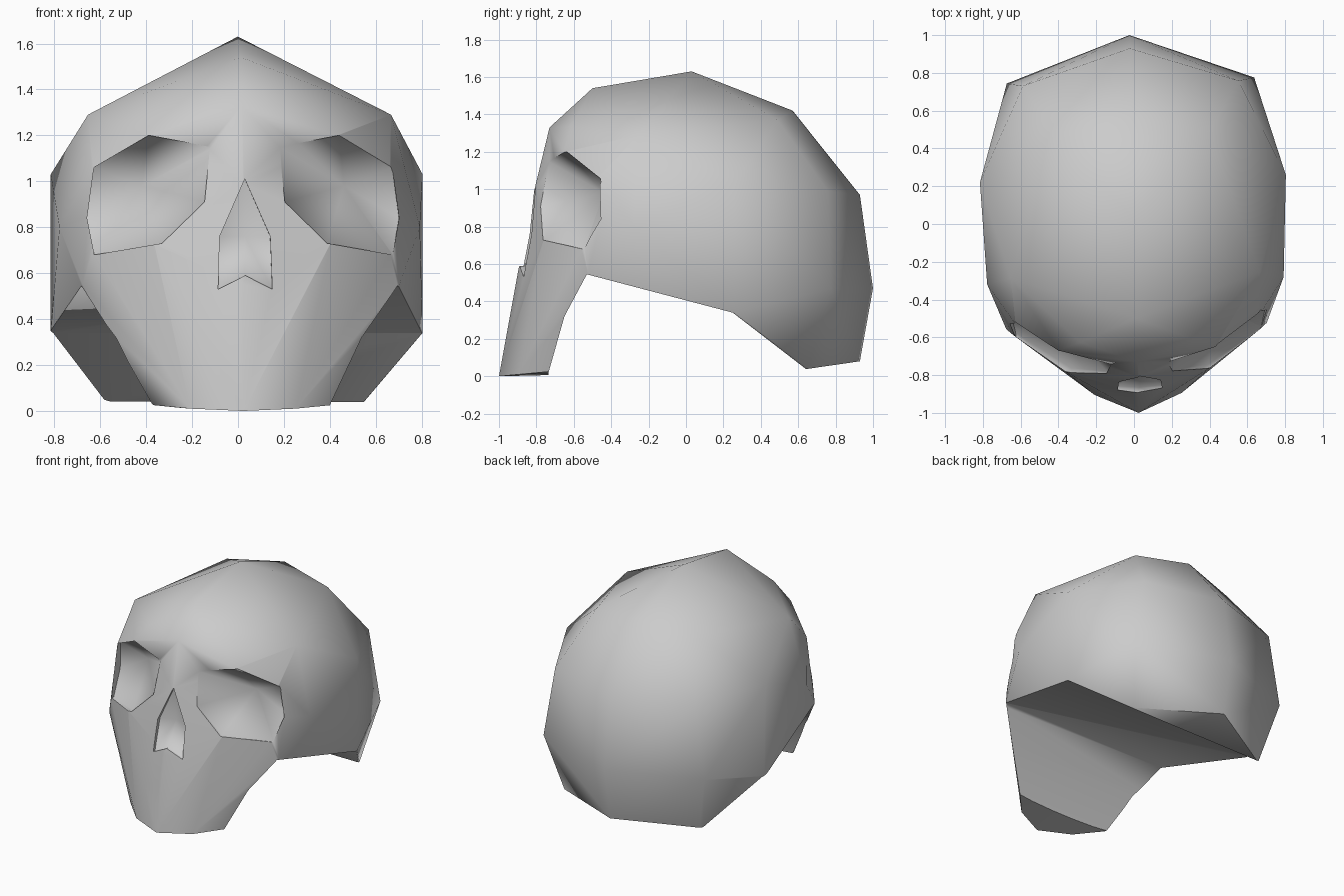
import bpy, bmesh, math
from mathutils import Matrix

cube = bpy.data.objects.get("Cube")
if cube:
    bpy.data.objects.remove(cube, do_unlink=True)

bone = bpy.data.materials.new("bone grey")
bone.use_nodes = True
GREY = (0.6, 0.6, 0.6, 1)
bone.diffuse_color = GREY
bone.node_tree.nodes["Principled BSDF"].inputs["Base Color"].default_value = GREY
TURN = Matrix.Rotation(math.radians(1.4), 4, "Z")   # the head is turned slightly
FACE = Matrix.Translation((.01, 0, 0)) @ TURN       # openings sit a little off centre


def finish(bm, name, place):
    bmesh.ops.recalc_face_normals(bm, faces=bm.faces)
    bm.transform(place)
    mesh = bpy.data.meshes.new(name)
    bm.to_mesh(mesh)
    bm.free()
    mesh.materials.append(bone)
    obj = bpy.data.objects.new(name, mesh)
    bpy.context.collection.objects.link(obj)
    return obj


def hull(name, middle, sides):
    """Convex shell over midline points (y, z) and mirrored side points."""
    bm = bmesh.new()
    points = [(0, y, z) for y, z in middle]
    points += [(s * x, y, z) for x, y, z in sides for s in (1, -1)]
    verts = [bm.verts.new(p) for p in points]
    result = bmesh.ops.convex_hull(bm, input=verts)
    spare = {g for g in result["geom_interior"] + result["geom_unused"]
             if isinstance(g, bmesh.types.BMVert)}
    bmesh.ops.delete(bm, geom=list(spare), context="VERTS")
    return finish(bm, name, TURN)


def prism(name, outline, half):
    """Profile (y, z) extruded straight across x."""
    bm = bmesh.new()
    face = bm.faces.new([bm.verts.new((-half, y, z)) for y, z in outline])
    new = bmesh.ops.extrude_face_region(bm, geom=[face])["geom"]
    bmesh.ops.translate(bm, vec=(2 * half, 0, 0),
                        verts=[v for v in new if isinstance(v, bmesh.types.BMVert)])
    return finish(bm, name, Matrix())


def bowl(name, rim, apex, side=1):
    """Cutter that is open to the front and narrows to a point behind."""
    bm = bmesh.new()
    back = [bm.verts.new((side * x, y + 0.015, z)) for x, y, z in rim]
    front = [bm.verts.new((side * x, -1.2, z)) for x, y, z in rim]
    tip = bm.verts.new((side * apex[0], apex[1], apex[2]))
    bm.faces.new(front)
    for i in range(len(rim)):
        j = (i + 1) % len(rim)
        bm.faces.new((front[i], front[j], back[j], back[i]))
        bm.faces.new((back[i], back[j], tip))
    return finish(bm, name, FACE)


# Cranium and upper jaw as one faceted shell
skull = hull(
    "skull",
    [(-1, 0), (-.9, .55), (-.84, .77), (-.81, 1), (-.73, 1.33), (-.5, 1.54),
     (.03, 1.63), (.57, 1.42), (.93, .97), (1, .47), (.93, .08)],
    [(.23, -.9, .01), (.385, -.74, .025), (.51, -.65, .32), (.69, -.54, .55),
     (.385, -.77, .73), (.65, -.575, .68), (.65, -.5, 1.05),
     (.415, -.66, 1.2), (.3, -.62, 1.335), (.785, -.3, .8), (.81, .24, 1.03),
     (.81, .24, .34), (.66, -.27, 1.29), (.41, .48, 1.37), (.57, .745, .99),
     (.655, .76, .47), (.565, .64, .04)])

# Hollow below the cranium, behind the jaw
cutters = [prism("underside_cutter",
                 [(-.735, -.5), (-.735, .02), (-.65, .32), (-.53, .545),
                  (.25, .34), (.64, .04), (.64, -.5)], 1.2)]

# Eye sockets
eye = [(.15, -.755, 1.15), (.415, -.66, 1.2), (.65, -.49, 1.06),
       (.68, -.45, .84), (.65, -.575, .68), (.36, -.77, .73), (.175, -.79, .91)]
for label, side in (("left", 1), ("right", -1)):
    cutters.append(bowl(label + "_eye_cutter", eye, (.44, -.45, .98), side))

# Nose opening
nose = [(0, -.81, 1.01), (.11, -.82, .76), (.118, -.87, .53),
        (0, -.88, .59), (-.118, -.87, .53), (-.11, -.82, .76)]
cutters.append(bowl("nose_cutter", nose, (0, -.77, .76)))

bpy.ops.object.select_all(action="DESELECT")
skull.select_set(True)
bpy.context.view_layer.objects.active = skull
for cutter in cutters:
    mod = skull.modifiers.new(cutter.name, "BOOLEAN")
    mod.operation, mod.solver, mod.object = "DIFFERENCE", "EXACT", cutter
    bpy.ops.object.modifier_apply(modifier=mod.name)
    bpy.data.objects.remove(cutter, do_unlink=True)

bpy.ops.object.shade_smooth_by_angle(angle=math.radians(60))

# Soft bend where the back of the jaw meets the palate
for edge in skull.data.edges:
    a, b = (skull.data.vertices[i].co for i in edge.vertices)
    if abs(a.x - b.x) > 1 and abs(a.z - .545) < .01 and abs(b.z - .545) < .01:
        edge.use_edge_sharp = False
